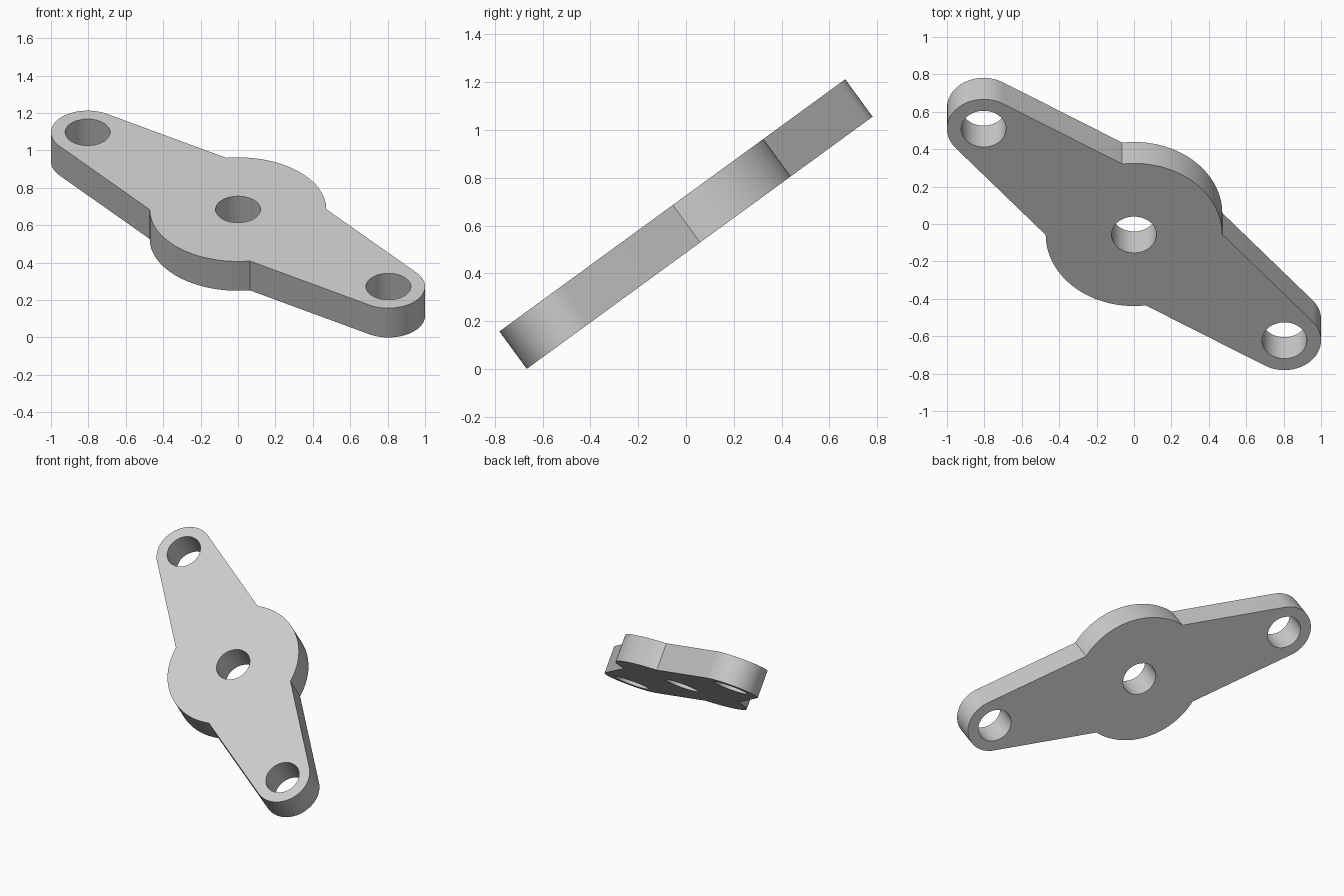
import bpy, bmesh
from math import sin, cos, pi, radians, acos, atan2, hypot
from mathutils import Matrix

cube = bpy.data.objects.get("Cube")
if cube:
    bpy.data.objects.remove(cube, do_unlink=True)

# Main dimensions
THICK, HUB_R, TIP_R, HOLE_R = 0.194, 0.472, 0.196, 0.12
TIP_X, TIP_Y = -0.804, 0.70
TILT = radians(36.1)
REACH = hypot(TIP_X, TIP_Y)
AXIS = atan2(TIP_Y, TIP_X)
NECK = radians(41.3)      # half angle where an arm meets the hub

# Angle at which the arm's straight side touches its round tip
dx, dy = HUB_R * cos(NECK) - REACH, HUB_R * sin(NECK)
TOUCH = atan2(dy, dx) - acos(TIP_R / hypot(dx, dy))


def arc(cx, r, start, end, steps):
    return [(cx + r * cos(start + (end - start) * i / steps),
             r * sin(start + (end - start) * i / steps)) for i in range(steps + 1)]


def turn(points, angle):
    c, s = cos(angle), sin(angle)
    return [(x * c - y * s, x * s + y * c) for x, y in points]


def add_loop(bm, points):
    verts = [bm.verts.new((x, y, -THICK / 2)) for x, y in points]
    return [bm.edges.new((verts[i - 1], verts[i])) for i in range(len(verts))]


# Outline: one arm and one side of the hub, repeated by a half turn
half = arc(REACH, TIP_R, -TOUCH, TOUCH, 32) + arc(0, HUB_R, NECK, pi - NECK, 32)
outline = turn(half, AXIS) + turn(half, AXIS + pi)

bm = bmesh.new()
edges = add_loop(bm, outline)

# Three through holes
for cx in (-REACH, 0, REACH):
    edges += add_loop(bm, turn(arc(cx, HOLE_R, 0, 2 * pi, 48)[:-1], AXIS))

# Fill the profile and give it thickness
bmesh.ops.triangle_fill(bm, edges=edges, use_beauty=True)
raised = bmesh.ops.extrude_face_region(bm, geom=bm.faces[:], use_keep_orig=True)
bmesh.ops.translate(bm, vec=(0, 0, THICK),
                    verts=[g for g in raised["geom"] if isinstance(g, bmesh.types.BMVert)])
bmesh.ops.recalc_face_normals(bm, faces=bm.faces[:])

# Tilt the plate and stand it on the ground
bm.transform(Matrix.Rotation(TILT, 4, "X"))
low = min(v.co.z for v in bm.verts)
bm.transform(Matrix.Translation((0, 0, -low)))

mesh = bpy.data.meshes.new("flange_plate")
bm.to_mesh(mesh)
bm.free()
plate = bpy.data.objects.new("flange_plate", mesh)
bpy.context.collection.objects.link(plate)

# Plain grey finish
grey = bpy.data.materials.new("light_grey")
grey.use_nodes = True
grey.diffuse_color = (0.6, 0.6, 0.6, 1)
grey.node_tree.nodes["Principled BSDF"].inputs["Base Color"].default_value = (0.6, 0.6, 0.6, 1)
mesh.materials.append(grey)

# Smooth round walls with crisp rims
bpy.ops.object.select_all(action="DESELECT")
plate.select_set(True)
bpy.context.view_layer.objects.active = plate
bpy.ops.object.shade_smooth_by_angle(angle=radians(20))
